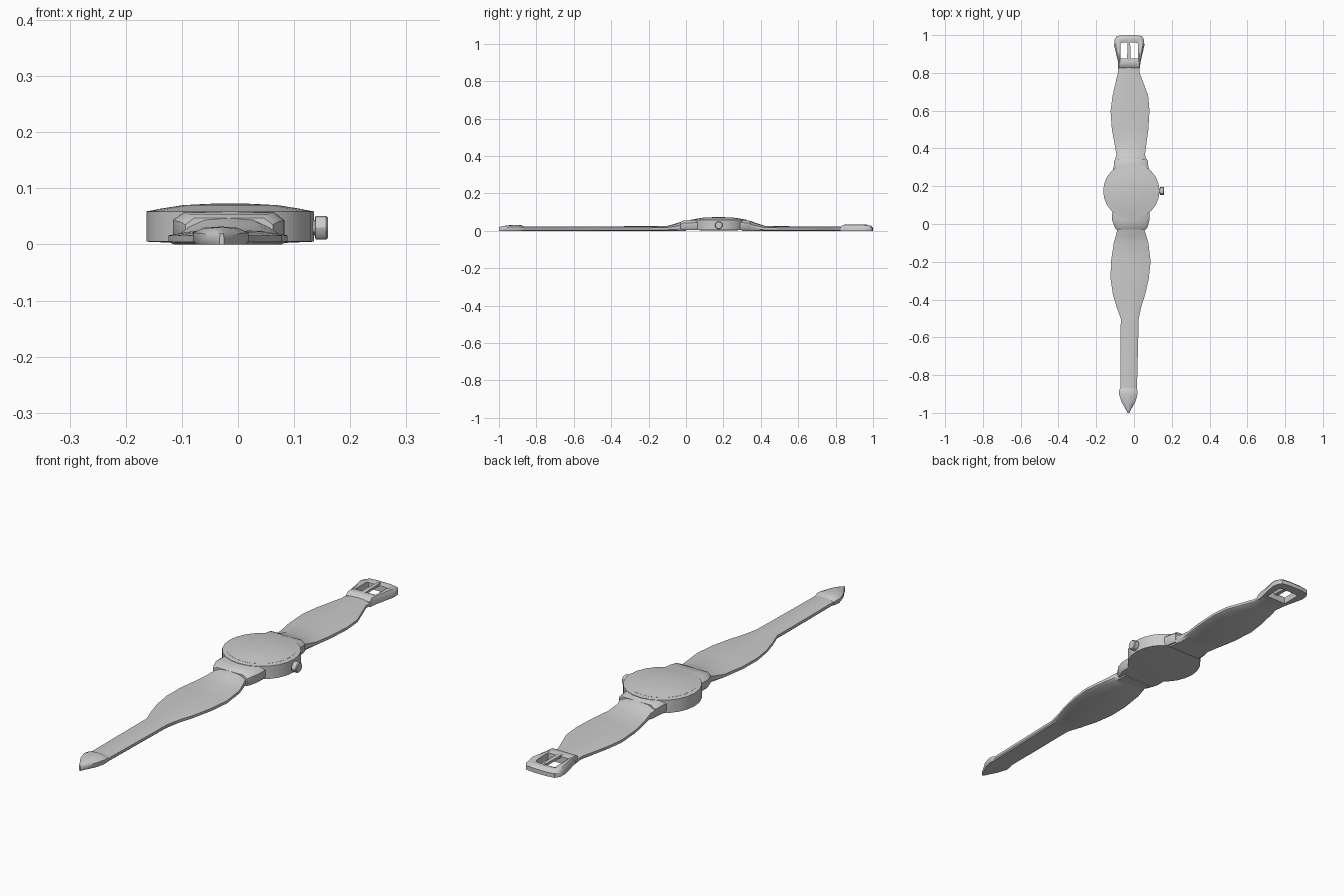
import bpy, bmesh, math
from math import cos, sin, pi


def finish(name, bm, angle=40):
    bmesh.ops.recalc_face_normals(bm, faces=bm.faces)
    me = bpy.data.meshes.new(name)
    bm.to_mesh(me)
    bm.free()
    ob = bpy.data.objects.new(name, me)
    bpy.context.collection.objects.link(ob)
    bpy.ops.object.select_all(action='DESELECT')
    ob.select_set(True)
    bpy.context.view_layer.objects.active = ob
    bpy.ops.object.shade_smooth_by_angle(angle=math.radians(angle))
    return ob


def skin(bm, rings, wrap=False, caps=True):
    vs = [[bm.verts.new(p) for p in r] for r in rings]
    n = len(vs[0])
    for i in range(len(vs) if wrap else len(vs) - 1):
        a, b = vs[i], vs[(i + 1) % len(vs)]
        for j in range(n):
            k = (j + 1) % n
            bm.faces.new((a[j], a[k], b[k], b[j]))
    if caps and not wrap:
        bm.faces.new(vs[0])
        bm.faces.new(vs[-1])


# Crowned leather cross-section: (fraction of half width, fraction of height)
SECTION = [(-.9, 0), (-1, .2), (-1, .65), (-.6, .93), (0, 1),
           (.6, .93), (1, .65), (1, .2), (.9, 0)]


def band(name, stations, section=SECTION):
    """stations: y, left x, right x, top z"""
    bm = bmesh.new()
    rings = []
    for y, l, r, h in stations:
        c, w = (l + r) / 2, (r - l) / 2
        rings.append([(c + u * w, y, v * h) for u, v in section])
    skin(bm, rings)
    return finish(name, bm)


def lathe(name, profile, seg, place):
    bm = bmesh.new()
    rings = [[place(r * cos(2 * pi * i / seg), r * sin(2 * pi * i / seg), z)
              for i in range(seg)] for r, z in profile]
    skin(bm, rings)
    return finish(name, bm, 30)


# Straps
band("buckle_strap", [
    (.30, -.10, .068, .055), (.345, -.10, .065, .053), (.365, -.093, .058, .045),
    (.42, -.102, .065, .027), (.50, -.117, .076, .025), (.60, -.124, .082, .024),
    (.68, -.113, .075, .024), (.76, -.095, .045, .024), (.80, -.085, .03, .024),
    (.85, -.085, .03, .022)])
band("pointed_strap", [
    (0, -.09, .055, .052), (-.03, -.088, .055, .047), (-.06, -.096, .065, .037),
    (-.10, -.107, .076, .027), (-.20, -.122, .088, .025), (-.29, -.124, .078, .025),
    (-.37, -.112, .06, .024), (-.44, -.092, .038, .024), (-.50, -.07, .025, .024),
    (-.70, -.071, .02, .024), (-.90, -.071, .015, .024)])

# Metal tip on the pointed strap
band("strap_tip", [
    (-.868, -.073, .013, .024), (-.882, -.078, .018, .030), (-.90, -.08, .019, .032),
    (-.94, -.067, .008, .031), (-.975, -.047, -.012, .026), (-1.0, -.033, -.025, .02)])

# Lugs joining straps and case
LUG = [(-.92, .08), (-1, .25), (-1, .75), (-.8, 1), (.8, 1), (1, .75), (1, .25), (.92, .08)]
band("lower_lug", [(-.03, -.094, .062, .047), (-.015, -.103, .072, .054),
                   (.02, -.116, .082, .057), (.05, -.116, .083, .058),
                   (.09, -.11, .08, .058)], LUG)
band("upper_lug", [(.345, -.098, .067, .052), (.335, -.105, .073, .056),
                   (.305, -.107, .076, .058), (.25, -.12, .09, .058)], LUG)

# Round case with domed glass
CX, CY = -.014, .175
case = lambda x, y, z: (CX + x, CY + y, z)
lathe("watch_case", [(.10, .003), (.149, .005), (.149, .059), (.132, .062), (.12, .062)], 24, case)
lathe("glass", [(.132, .055), (.132, .0625), (.085, .070), (.04, .0725), (.01, .073)], 24, case)

# Winding crown
lathe("crown", [(.014, .11), (.014, .137), (.021, .138), (.021, .157), (.018, .16)], 12,
      lambda x, y, z: (z, CY + x, .03 + y))

# Buckle frame: matching outer and inner outlines, swept with a rounded section
BX = -.025
half = [((.056, .825), (.047, .875)), ((.06, .86), (.047, .885)),
        ((.08, .945), (.047, .95)), ((.078, .975), (.044, .958)),
        ((.066, .995), (.034, .96)), ((.03, 1.0), (.015, .96))]
loop = half + [((-o[0], o[1]), (-i[0], i[1])) for o, i in reversed(half)]
bm = bmesh.new()
rings = []
for o, i in loop:
    h = .034 if o[1] < .96 else .029
    ring = []
    for t, z in [(0, 0), (0, .6), (.25, .93), (.6, 1), (1, .85), (1, 0)]:
        ring.append((BX + o[0] + (i[0] - o[0]) * t, o[1] + (i[1] - o[1]) * t, z * h))
    rings.append(ring)
skin(bm, rings, wrap=True)
finish("buckle_frame", bm)

# Buckle tongue
bm = bmesh.new()
skin(bm, [[(-.027 + w * s, y, z + d) for s, d in ((-1, 0), (1, 0), (1, .01), (-1, .01))]
          for y, w, z in ((.86, .009, .022), (.89, .009, .024), (.95, .007, .023), (.97, .005, .023))])
finish("buckle_tongue", bm)
